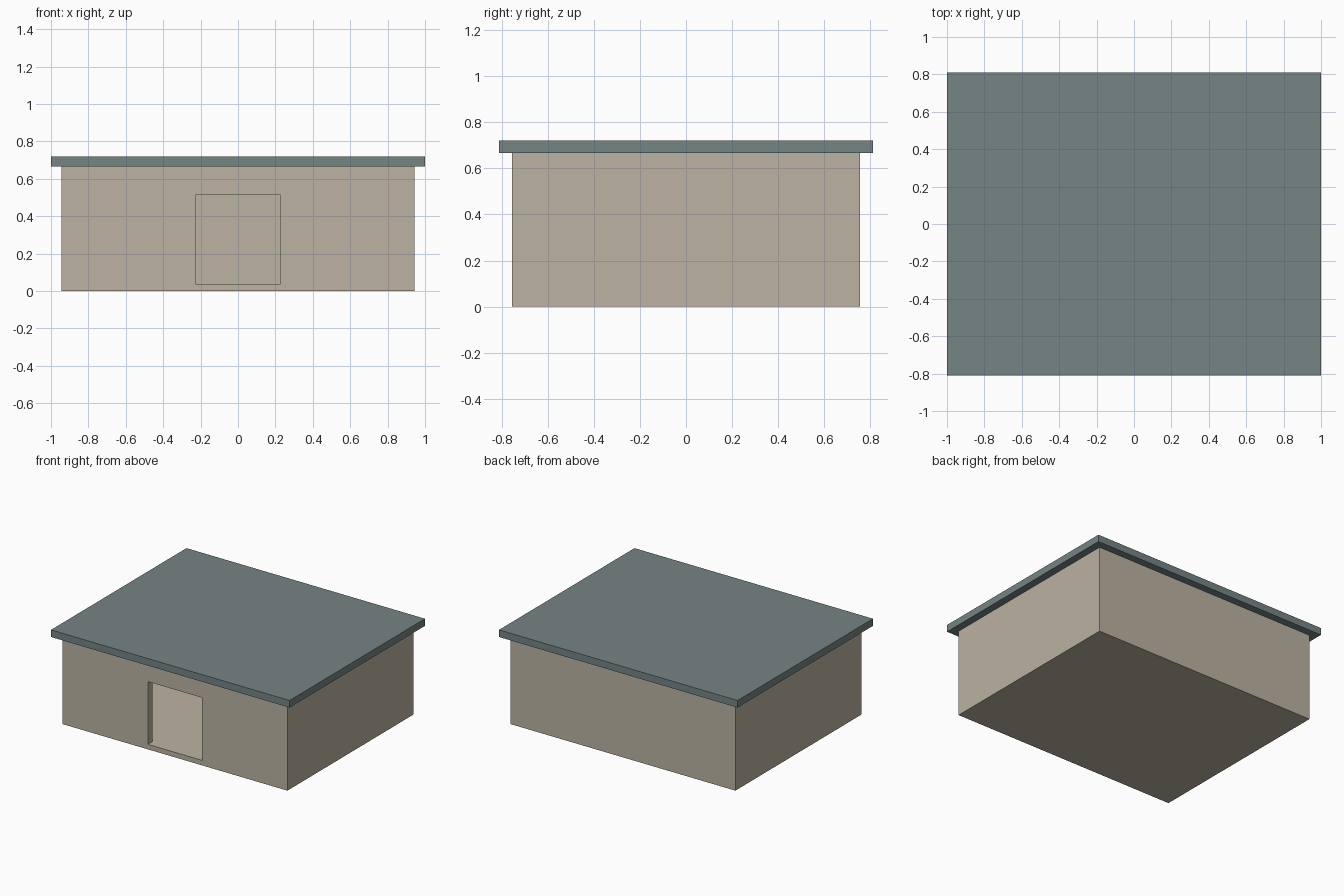
import bpy

if "Cube" in bpy.data.objects:
    bpy.data.objects.remove(bpy.data.objects["Cube"])


def material(name, color):
    mat = bpy.data.materials.new(name)
    mat.diffuse_color = (*color, 1)
    mat.use_nodes = True
    mat.node_tree.nodes["Principled BSDF"].inputs["Base Color"].default_value = mat.diffuse_color
    return mat


def box(name, lo, hi, mat=None):
    center = [(a + b) / 2 for a, b in zip(lo, hi)]
    bpy.ops.mesh.primitive_cube_add(size=1, location=center)
    obj = bpy.context.object
    obj.name = name
    obj.scale = [b - a for a, b in zip(lo, hi)]
    bpy.ops.object.transform_apply(location=True, rotation=False, scale=True)
    if mat:
        obj.data.materials.append(mat)
    return obj


def cut(target, cutter):
    mod = target.modifiers.new("cut", 'BOOLEAN')
    mod.operation = 'DIFFERENCE'
    mod.solver = 'EXACT'
    mod.object = cutter
    bpy.context.view_layer.objects.active = target
    bpy.ops.object.modifier_apply(modifier=mod.name)
    bpy.data.objects.remove(cutter)


WX, WY, WH = 0.943, 0.755, 0.666   # outer half sizes and wall height
T, FLOOR = 0.057, 0.038            # wall and floor thickness
TOP = 0.72

wall_mat = material("plaster", (0.50, 0.45, 0.36))
roof_mat = material("roofing", (0.18, 0.23, 0.23))

# Hollow walls with a floor slab, open at the top under the roof
walls = box("walls_and_floor", (-WX, -WY, 0), (WX, WY, WH), wall_mat)
cut(walls, box("room_cutter", (-WX + T, -WY + T, FLOOR), (WX - T, WY - T, 1)))

# Doorway in the front wall, its sill flush with the floor
cut(walls, box("door_cutter", (-0.227, -1, FLOOR), (0.227, -WY + 2 * T, 0.513)))

# Flat overhanging roof slab
box("roof", (-1, -0.811, WH), (1, 0.811, TOP), roof_mat)
